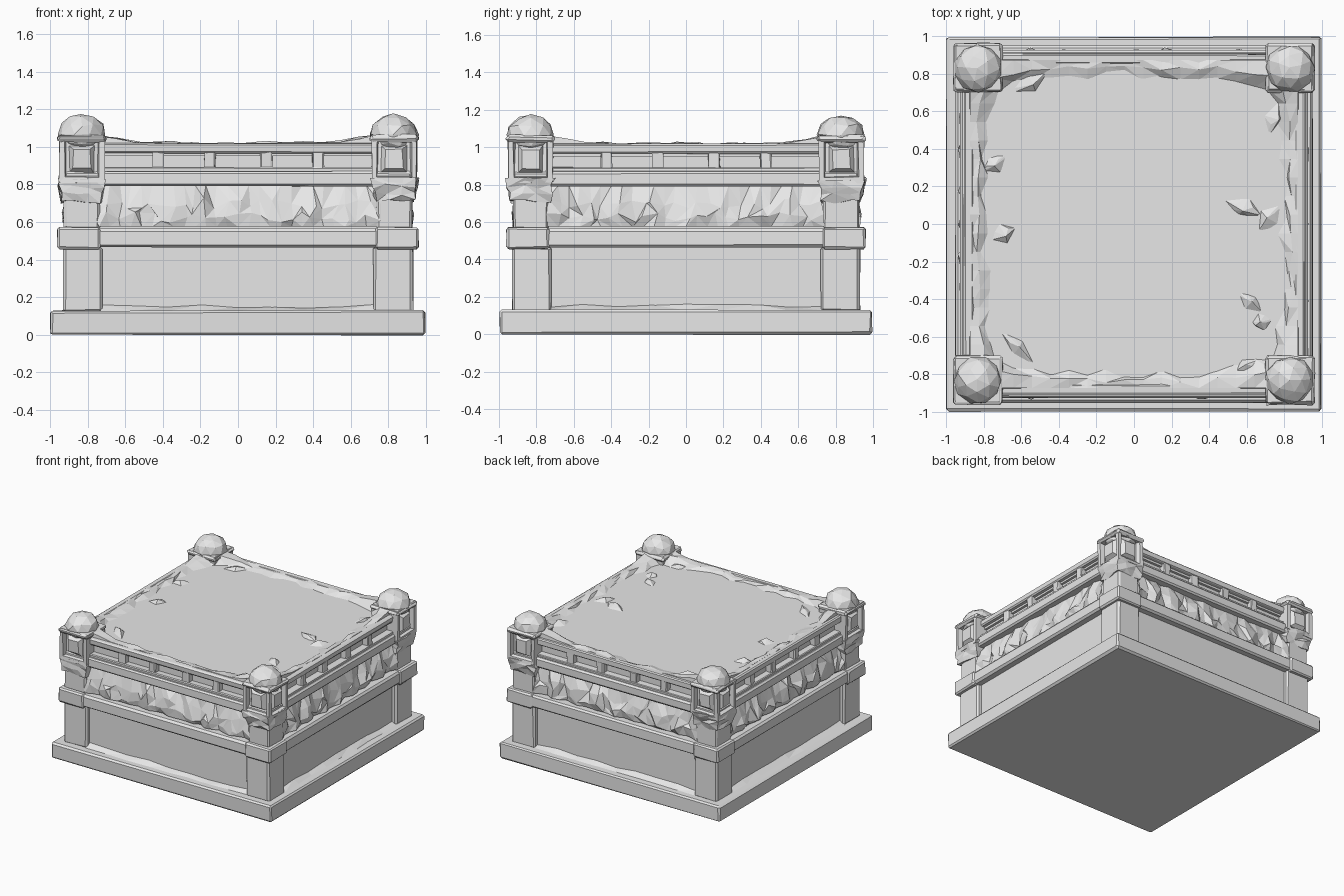
import bpy, bmesh, random
from math import pi, cos
from mathutils import Vector, Matrix

random.seed(7)
if "Cube" in bpy.data.objects:
    bpy.data.objects.remove(bpy.data.objects["Cube"], do_unlink=True)

stone = bpy.data.materials.new("grey_stone")
stone.use_nodes = True
stone.diffuse_color = (0.8, 0.8, 0.8, 1)
stone.node_tree.nodes["Principled BSDF"].inputs["Base Color"].default_value = (0.8, 0.8, 0.8, 1)


def rnd(a):
    return random.uniform(-a, a)


def finish(bm, name, turn=0):
    """Turn the bmesh into a flat shaded object, rotated by quarter turns."""
    mesh = bpy.data.meshes.new(name)
    bm.to_mesh(mesh)
    bm.free()
    mesh.materials.append(stone)
    ob = bpy.data.objects.new(name, mesh)
    ob.rotation_euler.z = turn * pi / 2
    bpy.context.collection.objects.link(ob)
    return ob


def jitter(bm, amount):
    for v in bm.verts:
        v.co += Vector((rnd(amount), rnd(amount), rnd(amount)))


def box_mesh(lo, hi):
    bm = bmesh.new()
    lo, hi = Vector(lo), Vector(hi)
    bmesh.ops.create_cube(bm, size=1, matrix=Matrix.Translation((lo + hi) / 2)
                          @ Matrix.Diagonal((*(hi - lo), 1)))
    return bm


def box(name, lo, hi, bevel=0.0, rough=0.0, turn=0):
    bm = box_mesh(lo, hi)
    if bevel:
        bmesh.ops.bevel(bm, geom=bm.edges[:], offset=bevel, segments=1, affect='EDGES')
    jitter(bm, rough)
    return finish(bm, name, turn)


def slab(name, half, z0, z1, bevel, rough=0.0):
    return box(name, (-half, -half, z0), (half, half, z1), bevel, rough)


def sheet(name, nu, nv, point, turn):
    """Faceted open surface from a point(u, v) rule."""
    bm = bmesh.new()
    grid = [[bm.verts.new(point(i / nu, j)) for j in range(nv)] for i in range(nu + 1)]
    for i in range(nu):
        for j in range(nv - 1):
            a, b, c, d = grid[i][j], grid[i + 1][j], grid[i + 1][j + 1], grid[i][j + 1]
            if random.random() < 0.5:
                bm.faces.new((a, b, c))
                bm.faces.new((a, c, d))
            else:
                bm.faces.new((a, b, d))
                bm.faces.new((b, c, d))
    return finish(bm, name, turn)


# Full-width layers
slab("plinth", 0.995, 0, 0.13, 0.012, 0.004)
slab("lower_wall", 0.89, 0.12, 0.47, 0)
slab("middle_band", 0.95, 0.465, 0.565, 0.014, 0.002)
slab("upper_wall", 0.85, 0.55, 0.97, 0)
slab("rail_ledge", 0.925, 0.79, 0.87, 0.012, 0.002)
slab("deck", 0.87, 0.95, 1.0, 0)


def drape(u, j):
    # Recessed top, bulging crumpled middle, tucked bottom
    out = (0.905, 0.915, 0.9, 0.865)[j]
    z = (0.575, 0.625, 0.7, 0.795)[j]
    fold = 0.022 * cos(u * 2 * pi * 8) if j < 3 else 0
    loose = 0 if j in (0, 3) else 0.03
    x = -0.74 + 1.48 * u
    return x + rnd(loose * 0.8), -(out + fold * 0.6 + rnd(0.013)), z + rnd(loose)


def rim(u, j):
    # Broken stone edge around the deck, climbing towards the posts
    x = -0.74 + 1.48 * u
    lift = 0.04 * max(0, (abs(x) - 0.5) / 0.24)
    if j == 0:
        return x, -0.878, 0.98
    if j == 1:
        return x, -0.872, 1.02 + rnd(0.007) + lift
    if j == 2:
        return x, -(0.83 - lift + rnd(0.015)), 1.02 + rnd(0.012) + lift
    return x, -(0.785 - lift * 2 + rnd(0.03)), 0.997


def rubble(u, j):
    # Worn mortar slope where the wall meets the plinth
    x = -0.73 + 1.46 * u
    return (x, -0.935 + rnd(0.008), 0.128) if j == 0 else (x, -0.885, 0.155 + rnd(0.012))


for k in range(4):
    # Wall side: draped frieze, railing and rubble
    sheet("draped_frieze", 26, 4, drape, k)
    sheet("broken_rim", 15, 4, rim, k)
    sheet("mortar_slope", 8, 2, rubble, k)
    box("rail_top", (-0.74, -0.905, 0.965), (0.74, -0.85, 1.02), 0.01, 0.003, k)
    box("rail_bottom", (-0.74, -0.905, 0.865), (0.74, -0.84, 0.892), 0.006, 0.002, k)
    for x in (-0.425, -0.15, 0.15, 0.425):
        box("rail_divider", (x - 0.03, -0.9, 0.88), (x + 0.03, -0.84, 0.975), 0.006, 0.004, k)

    # Corner piers and the corner of the band
    box("lower_pier", (0.72, -0.93, 0.12), (0.93, -0.72, 0.47), 0.014, 0.003, k)
    box("band_corner", (0.73, -0.96, 0.455), (0.96, -0.73, 0.572), 0.012, 0.003, k)
    box("upper_pier", (0.735, -0.925, 0.56), (0.925, -0.735, 0.8), 0.012, 0.004, k)

    # Post block with framed recess and pyramid stud on the outer faces
    bm = box_mesh((0.71, -0.95, 0.81), (0.95, -0.71, 1.06))
    bm.normal_update()
    outer = [f for f in bm.faces if f.normal.x > 0.9 or f.normal.y < -0.9]
    for thick, depth in ((0.04, 0), (0.01, -0.035), (0.025, 0), (0.03, 0.03)):
        bmesh.ops.inset_individual(bm, faces=outer, thickness=thick, depth=depth)
    jitter(bm, 0.004)
    finish(bm, "post_block", k)

    # Chipped corbel under the post
    bm = box_mesh((0.705, -0.955, 0.71), (0.955, -0.705, 0.83))
    bmesh.ops.subdivide_edges(bm, edges=bm.edges[:], cuts=2, use_grid_fill=True)
    for v in bm.verts:
        if v.co.z < 0.8:
            s = 0.82 + (v.co.z - 0.71) * 1.6
            v.co.x = 0.835 + (v.co.x - 0.835) * s
            v.co.y = -0.835 + (v.co.y + 0.835) * s
    jitter(bm, 0.012)
    bmesh.ops.triangulate(bm, faces=bm.faces[:])
    finish(bm, "post_corbel", k)

    # Collar and faceted dome
    box("post_collar", (0.7, -0.96, 1.025), (0.96, -0.7, 1.065), 0.014, 0.005, k)
    bm = bmesh.new()
    bmesh.ops.create_icosphere(bm, subdivisions=2, radius=1, matrix=Matrix.Translation(
        (0.83, -0.83, 1.065)) @ Matrix.Diagonal((0.128, 0.128, 0.108, 1)))
    jitter(bm, 0.006)
    finish(bm, "post_dome", k)

# Low broken shards lying on the deck: x, y, length, width, angle
shards = [(0.58, 0.09, 0.2, 0.05, -0.4), (0.72, 0.03, 0.17, 0.06, 0.9),
          (0.62, -0.42, 0.15, 0.04, -0.7), (0.68, -0.52, 0.11, 0.05, 0.2),
          (-0.62, -0.66, 0.22, 0.04, -0.8), (-0.7, -0.05, 0.13, 0.05, 0.5),
          (-0.74, 0.32, 0.14, 0.05, 0.6), (0.74, 0.57, 0.18, 0.05, 1.3),
          (-0.55, 0.76, 0.2, 0.06, 0.5), (0.6, -0.76, 0.16, 0.05, 0.5)]
for x, y, length, width, angle in shards:
    bm = bmesh.new()
    place = Matrix.Translation((x, y, 0.995)) @ Matrix.Rotation(angle, 4, 'Z')
    for t in (-1, -0.5, 0, 0.5, 1):
        w = width * (1.1 - abs(t))
        for side, z in ((-1, 0), (rnd(0.5), 0.03 * (1.1 - abs(t))), (1, 0)):
            bm.verts.new(place @ Vector((t * length / 2 + rnd(0.01), side * w + rnd(0.008), z)))
    hull = bmesh.ops.convex_hull(bm, input=bm.verts[:])
    loose = [v for v in bm.verts if not v.link_faces]
    bmesh.ops.delete(bm, geom=loose, context='VERTS')
    finish(bm, "deck_shard")
